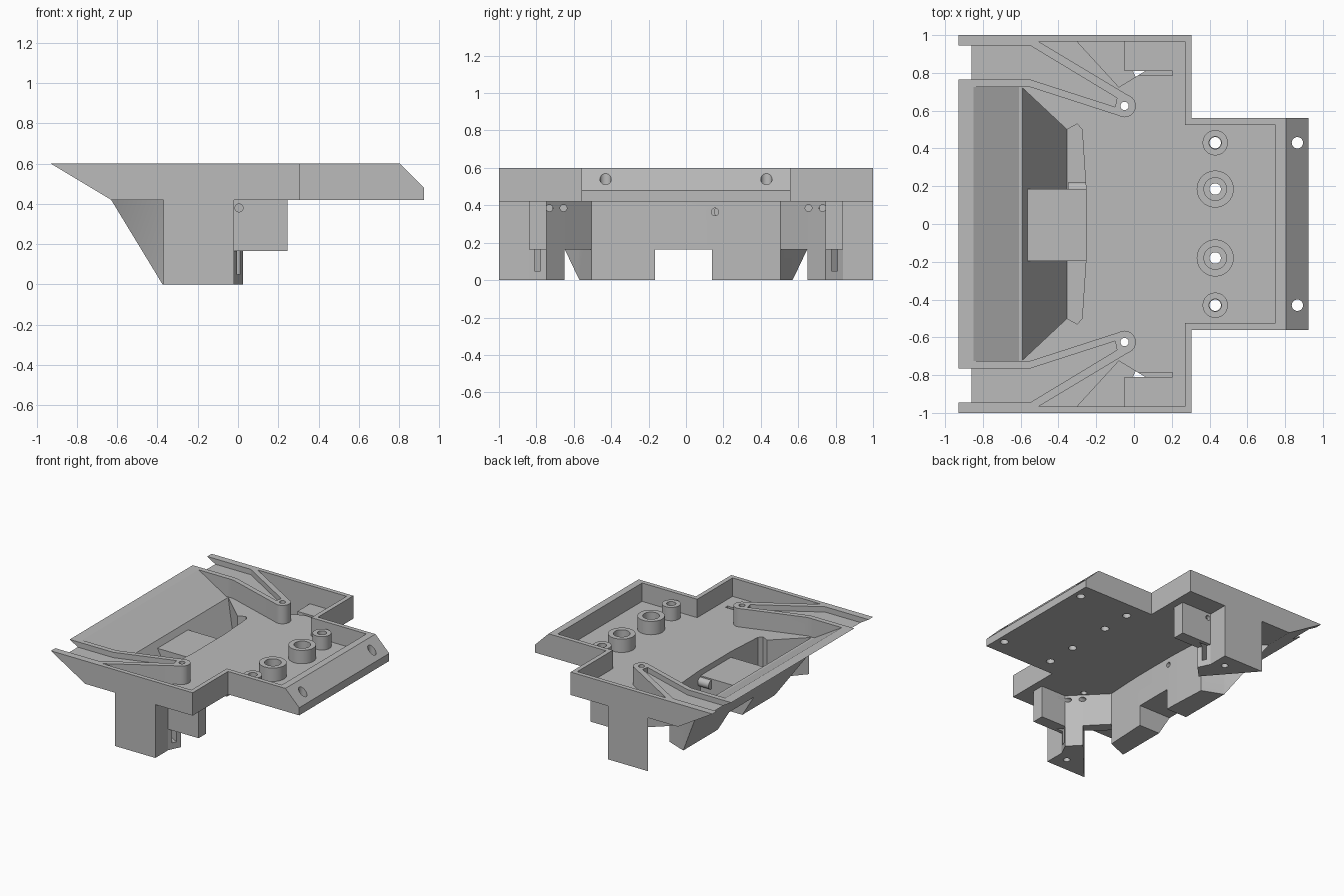
import bpy, bmesh, math
from mathutils import Matrix, Vector

old = bpy.data.objects.get("Cube")
if old:
    bpy.data.objects.remove(old, do_unlink=True)

grey = bpy.data.materials.new("plain_grey")
grey.use_nodes = True
grey.diffuse_color = (0.5, 0.5, 0.5, 1)
grey.node_tree.nodes["Principled BSDF"].inputs["Base Color"].default_value = (0.5, 0.5, 0.5, 1)


def finish(name, bm):
    bmesh.ops.recalc_face_normals(bm, faces=bm.faces)
    mesh = bpy.data.meshes.new(name)
    bm.to_mesh(mesh)
    bm.free()
    mesh.materials.append(grey)
    obj = bpy.data.objects.new(name, mesh)
    bpy.context.collection.objects.link(obj)
    return obj


def extrude(name, pts, move):
    bm = bmesh.new()
    face = bm.faces.new([bm.verts.new(p) for p in pts])
    ext = bmesh.ops.extrude_face_region(bm, geom=[face])
    verts = [v for v in ext["geom"] if isinstance(v, bmesh.types.BMVert)]
    bmesh.ops.translate(bm, verts=verts, vec=move)
    return finish(name, bm)


def plan(name, pts, z0, z1, side=1):
    """Prism from an outline seen from above; side -1 mirrors it in y."""
    return extrude(name, [(x, y * side, z0) for x, y in pts], (0, 0, z1 - z0))


def profile(name, pts, y0, y1):
    """Prism from an outline seen from the front."""
    return extrude(name, [(x, y0, z) for x, z in pts], (0, y1 - y0, 0))


def rod(name, a, b, r, sides=32):
    a, b = Vector(a), Vector(b)
    turn = (b - a).to_track_quat('Z', 'Y').to_matrix().to_4x4()
    bm = bmesh.new()
    bmesh.ops.create_cone(bm, cap_ends=True, segments=sides, radius1=r, radius2=r,
                          depth=(b - a).length, matrix=Matrix.Translation((a + b) / 2) @ turn)
    return finish(name, bm)


def combine(obj, tool, op):
    mod = obj.modifiers.new("bool", 'BOOLEAN')
    mod.operation, mod.solver, mod.object = op, 'EXACT', tool
    bpy.context.view_layer.objects.active = obj
    bpy.ops.object.modifier_apply(modifier=mod.name)
    bpy.data.objects.remove(tool, do_unlink=True)


def cut(obj, tool):
    combine(obj, tool, 'DIFFERENCE')


def add(obj, tool):
    combine(obj, tool, 'UNION')


def both(half):
    return half + [(x, -y) for x, y in reversed(half)]


FLOOR, BASE, TOP = 0.455, 0.42, 0.6

# Tray shell with sloped lip and bevelled far end
tray = profile("tray", [(-.93, TOP), (.305, TOP), (.305, BASE), (-.63, BASE)], -1, 1)
add(tray, profile("end", [(.2, TOP), (.805, TOP), (.925, .48), (.925, BASE), (.2, BASE)], -.56, .56))
cut(tray, plan("well", both([(-.6, .965), (.27, .965), (.27, .525), (.75, .525)]), FLOOR, .7))
cut(tray, profile("lip", [(-.85, TOP), (-.61, FLOOR), (-.5, FLOOR), (-.5, .7), (-.85, .7)], -.725, .725))

# Converging rails with a shallow groove and a round pivot post
for s in (1, -1):
    add(tray, plan("arm", [(-.63, .975), (-.52, .975), (-.02, .675), (-.07, .57),
                           (-.55, .725), (-.63, .725)], .44, TOP, s))
    add(tray, rod("pivot", (-.05, .625 * s, .44), (-.05, .625 * s, TOP), .06))
    cut(tray, plan("groove", [(-1, .945), (-.55, .945), (-.09, .667), (-.10, .62),
                              (-.55, .765), (-1, .765)], .558, .7, s))
    cut(tray, rod("pivot_hole", (-.05, .625 * s, .3), (-.05, .625 * s, .7), .022))
    cut(tray, rod("end_hole", (.865, .43 * s, .3), (.865, .43 * s, .7), .03))

# Screw bosses
for y, r, bore in ((.43, .067, .033), (.185, .098, .06), (-.18, .098, .06), (-.43, .067, .033)):
    add(tray, rod("boss", (.43, y, .44), (.43, y, .56), r))
    cut(tray, rod("bore", (.43, y, .47), (.43, y, .7), bore))
    cut(tray, rod("screw_hole", (.43, y, .3), (.43, y, .7), .03))

# Hopper under the tray, with sloped front and a tunnel
hopper = plan("hopper", both([(-.63, .77), (-.375, .57), (-.21, .505), (-.195, .2)]), 0, BASE)
cut(hopper, profile("front_slope", [(-.63, BASE), (-.314, -.1), (-1, -.1), (-1, BASE)], -1, 1))
cut(hopper, rod("shaft_hole", (-.3, .155, .365), (-.1, .155, .365), .02))


def hopper_well():
    well = plan("well", both([(-.59, .72), (-.355, .5), (-.30, .53), (-.275, .5), (-.255, .2)]), .03, .5)
    cut(well, profile("ramp", [(-.59, .6), (-.59, FLOOR), (-.355, .03), (-.355, -.1),
                               (-.9, -.1), (-.9, .6)], -1, 1))
    cut(well, profile("bridge", [(-.7, 0), (-.7, .41), (-.2, .41), (-.2, 0)], -.195, .185))
    return well


cut(hopper, hopper_well())
cut(tray, hopper_well())
cut(hopper, profile("tunnel", [(-1, -.1), (-1, .165), (1, .165), (1, -.1)], -.165, .14))
rod("shaft_sleeve", (-.35, .185, .365), (-.24, .185, .365), .035)

# Side legs with guide box, connecting panel and hollow pocket
for s, name in ((1, "left_leg"), (-1, "right_leg")):
    leg = plan(name, [(-.37, 1), (-.02, 1), (-.02, .84), (.025, .745), (-.065, .65)], 0, BASE, s)
    add(leg, plan("box", [(-.03, .84), (.245, .84), (.245, .745), (-.03, .745)], .165, BASE, s))
    add(leg, plan("panel", [(-.21, .505), (.025, .745), (-.06, .76), (-.30, .54)], .165, BASE, s))
    for part in (leg, tray):
        cut(part, plan("pocket", [(-.30, .965), (-.05, .965), (-.05, .81), (.06, .81),
                                  (-.08, .725)], .05, FLOOR + .001, s))
        cut(part, plan("slot", [(-.06, .81), (.205, .81), (.205, .785), (-.06, .785)], .2, FLOOR + .002, s))
    cut(leg, rod("foot_hole", (-.11, .89 * s, -.1), (-.11, .89 * s, .03), .025))
    for y in (.655, .73):
        cut(leg, rod("wire_hole", (-.12, y * s, .385), (.1, y * s, .385), .018))
    cut(leg, rod("cross_hole", (.005, .9 * s, .38), (.005, .79 * s, .38), .02))

# Smooth only the round surfaces
for obj in bpy.context.scene.objects:
    if obj.type == 'MESH' and grey.name in obj.data.materials:
        bpy.ops.object.select_all(action='DESELECT')
        obj.select_set(True)
        bpy.context.view_layer.objects.active = obj
        bpy.ops.object.shade_smooth_by_angle(angle=math.radians(20))
